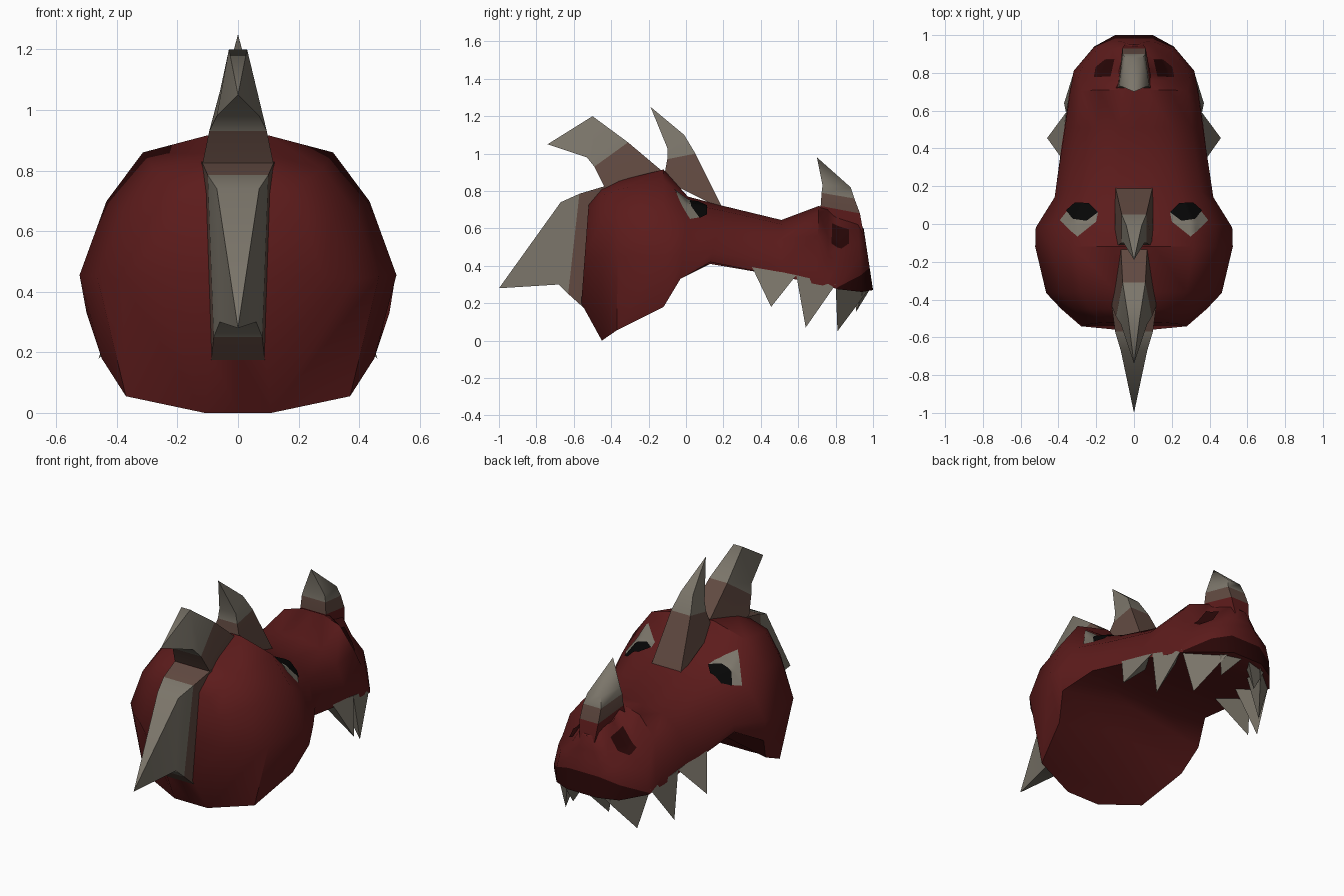
import bpy, bmesh, math
from mathutils import Vector
from mathutils.bvhtree import BVHTree

cube = bpy.data.objects.get("Cube")
if cube:
    bpy.data.objects.remove(cube)


def material(name, rgb):
    mat = bpy.data.materials.new(name)
    mat.use_nodes = True
    mat.diffuse_color = (*rgb, 1)
    mat.node_tree.nodes["Principled BSDF"].inputs["Base Color"].default_value = (*rgb, 1)
    return mat


RED = material("red_hide", (0.107, 0.011, 0.011))
DARK = material("dark_red", (0.022, 0.002, 0.002))
BROWN = material("brown_horn_base", (0.12, 0.068, 0.053))
BONE = material("grey_bone", (0.2, 0.18, 0.145))
BLACK = material("black_pupil", (0.002, 0.002, 0.002))


def finish(name, bm, mats, angle, recalc=True):
    if recalc:
        bmesh.ops.recalc_face_normals(bm, faces=bm.faces)
    mesh = bpy.data.meshes.new(name)
    for f in bm.faces:
        f.smooth = True
    bm.to_mesh(mesh)
    bm.free()
    for m in mats:
        mesh.materials.append(m)
    mesh.set_sharp_from_angle(angle=math.radians(angle))
    obj = bpy.data.objects.new(name, mesh)
    bpy.context.collection.objects.link(obj)
    return obj


# Upper section shapes: share of width, share of the rise from the widest point to the top
SKULL = [(.83, .53), (.6, .88), (.2, 1), (0, 1)]
MUZZLE = [(.84, .55), (.55, .9), (.2, 1), (0, 1)]
NOSE = [(.9, .36), (.55, .62), (.25, 1), (0, 1)]

# Sections from back to nose: shape, underside centre z, rim x y z, widest x z, top y z
SECTIONS = [
    (SKULL, .20, .09, -.56, .20, .28, .45, -.52, .74),
    (SKULL, .0, .11, -.45, .0, .385, .44, -.45, .82),
    (SKULL, .06, .37, -.37, .055, .465, .45, -.36, .855),
    (SKULL, .27, .45, -.12, .18, .523, .455, -.12, .915),
    (SKULL, .405, .50, -.03, .33, .52, .455, .01, .77),
    (MUZZLE, .41, .415, .13, .42, .42, .47, .2, .72),
    (MUZZLE, .345, .37, .51, .345, .365, .42, .51, .645),
    (MUZZLE, .30, .342, .70, .30, .338, .37, .71, .72),
    (NOSE, .29, .328, .76, .29, .328, .315, .76, .70),
    (NOSE, .275, .32, .81, .275, .32, .285, .81, .66),
    (NOSE, .26, .21, .94, .26, .212, .35, .92, .63),
    (NOSE, .27, .1, 1.0, .27, .1, .39, .95, .60),
]


def build_head():
    bm = bmesh.new()
    rings = []
    for shape, under, rx, ry, rz, wx, wz, ty, tz in SECTIONS:
        half = [(0, under), (rx, rz), (wx, wz)]
        half += [(u * wx, wz + v * (tz - wz)) for u, v in shape]
        pts = [(x, ry + (ty - ry) * max(0, z - rz) / (tz - rz), z) for x, z in half]
        pts += [(-x, y, z) for x, y, z in pts[-2:0:-1]]
        rings.append([bm.verts.new(p) for p in pts])
    n = len(rings[0])
    for k, (a, b) in enumerate(zip(rings, rings[1:])):
        for i in range(n):
            j = (i + 1) % n
            f = bm.faces.new((a[i], a[j], b[j], b[i]))
            # Dark arch of the upper lip around the front of the snout
            if k >= len(rings) - 3 and i in (1, n - 2):
                f.material_index = 1
    for ring in (rings[0], rings[-1]):
        for i in range(n // 2):
            quad = (ring[i], ring[i + 1], ring[-i - 1], ring[-i])
            f = bm.faces.new(tuple(dict.fromkeys(quad)))
            if ring is rings[-1] and i < 2:
                f.material_index = 1
    return finish("head", bm, [RED, DARK], 48)


head = build_head()
bm = bmesh.new()
bm.from_mesh(head.data)
surface = BVHTree.FromBMesh(bm)
bm.free()


def horn(name, sections, tip, colours):
    """Loft of four-cornered sections: front y, z, half width, back y, z, half width."""
    bm = bmesh.new()
    rings = []
    for fy, fz, fw, by, bz, bw in sections:
        corners = [(fw, fy, fz), (-fw, fy, fz), (-bw, by, bz), (bw, by, bz)]
        rings.append([bm.verts.new(c) for c in corners])
    bm.faces.new(rings[0])
    point = bm.verts.new((0, *tip))
    mats = list(dict.fromkeys(colours))
    for k, ring in enumerate(rings):
        for i in range(4):
            j = (i + 1) % 4
            if k + 1 < len(rings):
                f = bm.faces.new((ring[i], ring[j], rings[k + 1][j], rings[k + 1][i]))
            else:
                f = bm.faces.new((ring[i], ring[j], point))
            f.material_index = mats.index(colours[k])
    finish(name, bm, mats, 70)


horn("rear_horn", [
    (-.12, .90, .07, -.43, .81, .12),
    (-.31, 1.06, .06, -.49, .93, .095),
    (-.50, 1.20, .03, -.53, .98, .07)], (-.74, 1.05), [BROWN, BONE, BONE])
horn("brow_horn", [
    (.20, .70, .10, -.12, .86, .10),
    (.05, 1.0, .065, -.10, .97, .065),
    (-.01, 1.10, .04, -.10, 1.03, .055)], (-.19, 1.25), [BROWN, BONE, BONE])
horn("nose_horn", [
    (.95, .57, .05, .72, .66, .10),
    (.93, .68, .062, .72, .72, .085),
    (.90, .76, .06, .725, .79, .08),
    (.88, .82, .045, .73, .83, .07)], (.70, .98), [RED, BROWN, BONE, BONE])
horn("back_crest", [
    (-.42, .83, .12, -.53, .16, .09),
    (-.57, .785, .1, -.63, .25, .08),
    (-.67, .74, .07, -.68, .30, .06)], (-1.0, .28), [BROWN, BONE, BONE])


def plate(name, outline, side, lift, mat):
    """Thin patch draped on the head from above."""
    bm = bmesh.new()
    bm.faces.new([bm.verts.new((side * x, y, 0)) for x, y in outline])
    bmesh.ops.poke(bm, faces=bm.faces[:])
    bmesh.ops.subdivide_edges(bm, edges=bm.edges[:], cuts=6, use_grid_fill=True)
    for v in bm.verts:
        hit, normal, _, _ = surface.ray_cast(Vector((v.co.x, v.co.y, 3)), Vector((0, 0, -1)))
        if hit:
            v.co = hit + normal * lift
    bm.normal_update()
    for f in bm.faces:
        if f.normal.z < 0:
            f.normal_flip()
    finish(name, bm, [mat], 40, recalc=False)


EYE = [(.19, .06), (.2, .01), (.30, -.07), (.39, .02), (.35, .07)]
PUPIL = [(.19, .06), (.24, .11), (.31, .11), (.355, .07), (.32, .025), (.25, .015)]
NOSTRIL = [(.21, .775), (.2, .83), (.15, .87), (.1, .87), (.12, .78)]

# Tooth: two lip points, then the tip
TEETH = [
    ((.385, .35, .40), (.36, .59, .35), (.46, .455, .18)),
    ((.36, .59, .35), (.32, .80, .30), (.37, .64, .07)),
    ((.32, .80, .30), (.11, .985, .285), (.24, .81, .05)),
    ((.17, .955, .285), (.01, .99, .285), (.12, .91, .155)),
]

for side, label in ((1, "left"), (-1, "right")):
    plate(label + "_eye_white", EYE, side, .004, BONE)
    plate(label + "_pupil", PUPIL, side, .008, BLACK)
    plate(label + "_nostril", NOSTRIL, side, .005, DARK)
    for k, (start, end, tip) in enumerate(TEETH):
        mid = (Vector(start) + Vector(end)) / 2
        inner = (mid.x * .6, mid.y - .07, mid.z + .02)
        bm = bmesh.new()
        vs = [bm.verts.new((side * x, y, z)) for x, y, z in (start, end, inner, tip)]
        for tri in ((0, 1, 2), (0, 1, 3), (1, 2, 3), (2, 0, 3)):
            bm.faces.new([vs[i] for i in tri])
        finish(f"{label}_tooth_{k + 1}", bm, [BONE], 20)
